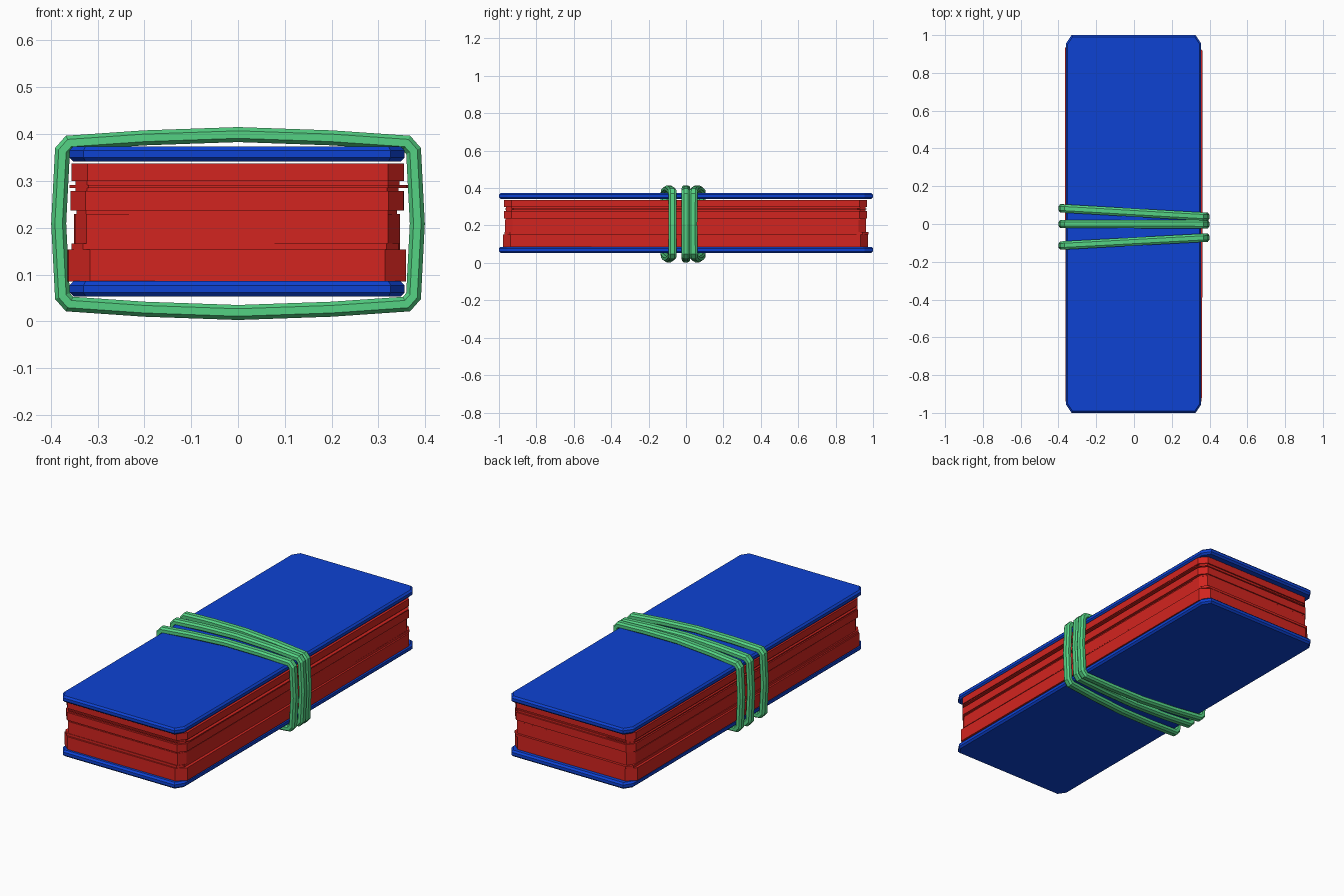
import bpy, bmesh, math
from mathutils import Vector

if "Cube" in bpy.data.objects:
    bpy.data.objects.remove(bpy.data.objects["Cube"])


def material(name, rgb):
    m = bpy.data.materials.new(name)
    m.diffuse_color = (*rgb, 1)
    m.use_nodes = True
    m.node_tree.nodes["Principled BSDF"].inputs["Base Color"].default_value = m.diffuse_color
    return m


BLUE = material("cover_blue", (0.004, 0.055, 0.65))
RED = material("page_red", (0.65, 0.018, 0.014))
GREEN = material("band_green", (0.09, 0.65, 0.23))


def finish(bm, name, mat):
    bmesh.ops.recalc_face_normals(bm, faces=bm.faces)
    me = bpy.data.meshes.new(name)
    bm.to_mesh(me)
    bm.free()
    ob = bpy.data.objects.new(name, me)
    me.materials.append(mat)
    bpy.context.collection.objects.link(ob)
    return ob


def slab(name, mat, x0, x1, y0, y1, z0, z1, cx, cy, bevel=0.0, turn=0.0):
    """Rectangular plate with cut corners, optional small edge bevel."""
    bm = bmesh.new()
    outline = [(x0 + cx, y0), (x1 - cx, y0), (x1, y0 + cy), (x1, y1 - cy),
               (x1 - cx, y1), (x0 + cx, y1), (x0, y1 - cy), (x0, y0 + cy)]
    face = bm.faces.new([bm.verts.new((x, y, z0)) for x, y in outline])
    ext = bmesh.ops.extrude_face_region(bm, geom=[face])
    top = [v for v in ext["geom"] if isinstance(v, bmesh.types.BMVert)]
    bmesh.ops.translate(bm, verts=top, vec=(0, 0, z1 - z0))
    ob = finish(bm, name, mat)
    ob.rotation_euler.z = math.radians(turn)
    if bevel:
        mod = ob.modifiers.new("edge", "BEVEL")
        mod.width = bevel
        mod.segments = 1
        mod.limit_method = 'ANGLE'
        mod.angle_limit = math.radians(60)
    return ob


# Covers
slab("bottom_cover", BLUE, -0.36, 0.356, -1, 1, 0.053, 0.086, 0.03, 0.045, 0.009)
slab("top_cover", BLUE, -0.36, 0.356, -1, 1, 0.341, 0.374, 0.03, 0.045, 0.009)

# Page layers: x0, x1, y0, y1, z0, z1, corner x, corner y, turn
layers = [
    (-0.364, 0.356, -0.978, 0.972, 0.085, 0.153, 0.045, 0.04, 0.15),
    (-0.354, 0.344, -0.970, 0.975, 0.153, 0.166, 0.025, 0.03, -0.1),
    (-0.349, 0.345, -0.967, 0.962, 0.166, 0.229, 0.025, 0.04, 0.05),
    (-0.345, 0.340, -0.964, 0.962, 0.229, 0.237, 0.020, 0.03, 0.0),
    (-0.357, 0.354, -0.972, 0.968, 0.237, 0.278, 0.032, 0.04, -0.05),
    (-0.347, 0.343, -0.962, 0.960, 0.278, 0.285, 0.025, 0.03, 0.0),
    (-0.358, 0.362, -0.968, 0.965, 0.285, 0.291, 0.040, 0.05, -0.1),
    (-0.347, 0.345, -0.962, 0.960, 0.291, 0.300, 0.025, 0.03, 0.0),
    (-0.356, 0.355, -0.972, 0.967, 0.300, 0.337, 0.035, 0.04, 0.0),
]
for i, (*dims, turn) in enumerate(layers):
    slab(f"page_layer_{i + 1}", RED, *dims, turn=turn)


# Elastic bands: octagonal section swept round a bulging closed path
MID = 0.209
quarter = [(0.383, 0.0), (0.375, 0.155), (0.360, 0.172), (0.20, 0.183), (0.0, 0.190)]
half = quarter + [(-x, z) for x, z in quarter[-2::-1]]
path = half + [(x, -z) for x, z in half[-2:0:-1]]
W, T = 0.022, 0.016
section = [(-W, -T / 2), (-W / 2, -T), (W / 2, -T), (W, -T / 2),
           (W, T / 2), (W / 2, T), (-W / 2, T), (-W, T / 2)]


def band(name, y_left, y_right):
    bm = bmesh.new()
    rings = []
    n = len(path)
    for i in range(n):
        p = Vector(path[i])
        a = (p - Vector(path[i - 1])).normalized()
        b = (Vector(path[(i + 1) % n]) - p).normalized()
        t = (a + b).normalized()
        out = Vector((t.y, -t.x)) / max(t.dot(a), 0.5)
        y = (y_left + y_right) / 2 + (y_right - y_left) * p.x / 0.77
        rings.append([bm.verts.new((p.x + out.x * v, y + u, MID + p.y + out.y * v))
                      for u, v in section])
    for i in range(n):
        r, q = rings[i], rings[(i + 1) % n]
        for k in range(8):
            m = (k + 1) % 8
            bm.faces.new((r[k], r[m], q[m], q[k]))
    return finish(bm, name, GREEN)


band("band_back", 0.083, 0.038)
band("band_middle", 0.0, -0.001)
band("band_front", -0.114, -0.072)
